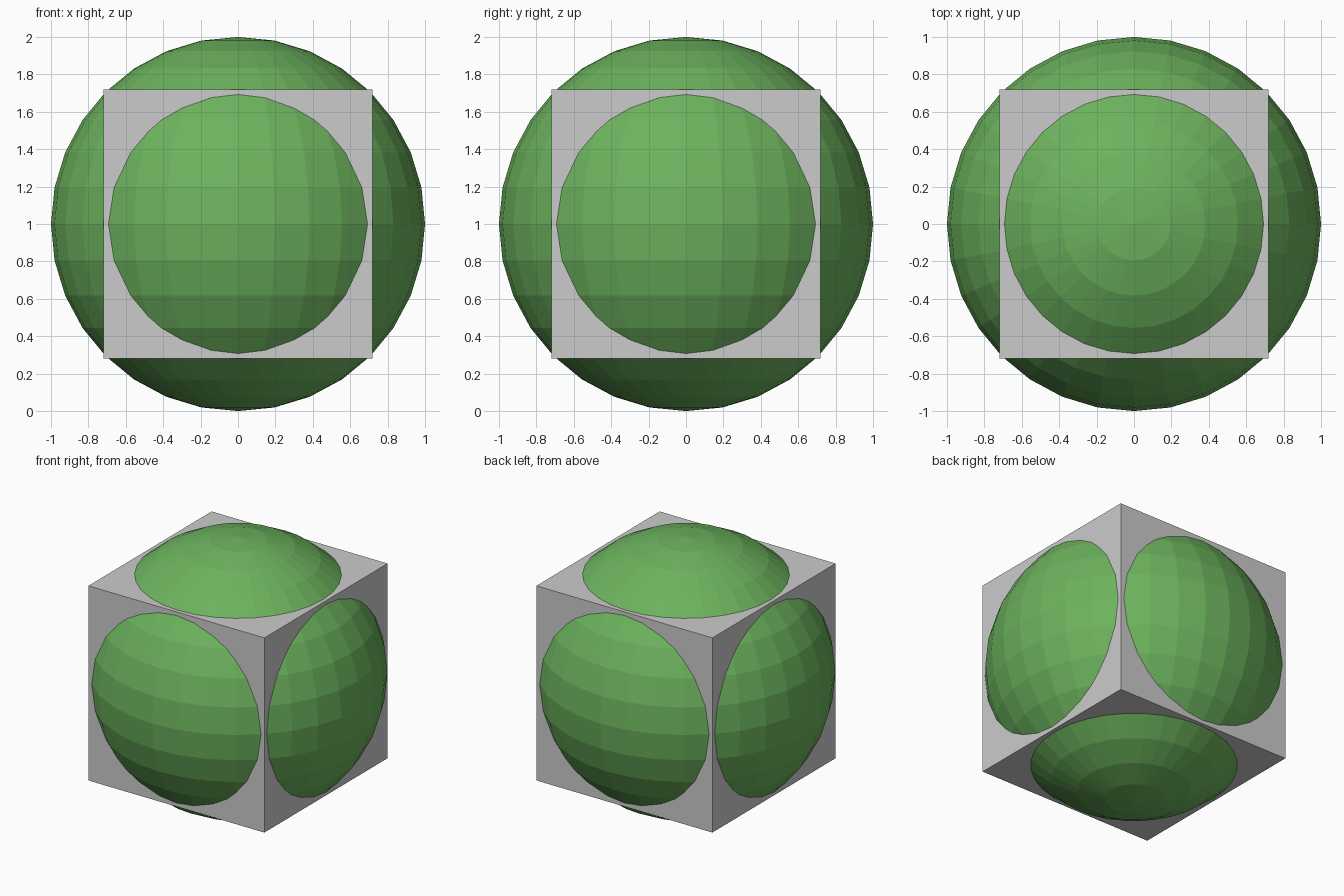
import bpy

if "Cube" in bpy.data.objects:
    bpy.data.objects.remove(bpy.data.objects["Cube"])

CENTRE = (0, 0, 1)

# Plain grey cube
bpy.ops.mesh.primitive_cube_add(size=1.438, location=CENTRE)
bpy.context.object.name = "cube"

# Faceted green ball bulging through every cube face
bpy.ops.mesh.primitive_uv_sphere_add(segments=32, ring_count=16, radius=1, location=CENTRE)
ball = bpy.context.object
ball.name = "ball"
bpy.ops.object.shade_flat()

green = bpy.data.materials.new("green")
green.diffuse_color = (0.15, 0.45, 0.11, 1)
green.use_nodes = True
green.node_tree.nodes["Principled BSDF"].inputs["Base Color"].default_value = green.diffuse_color
ball.data.materials.append(green)
